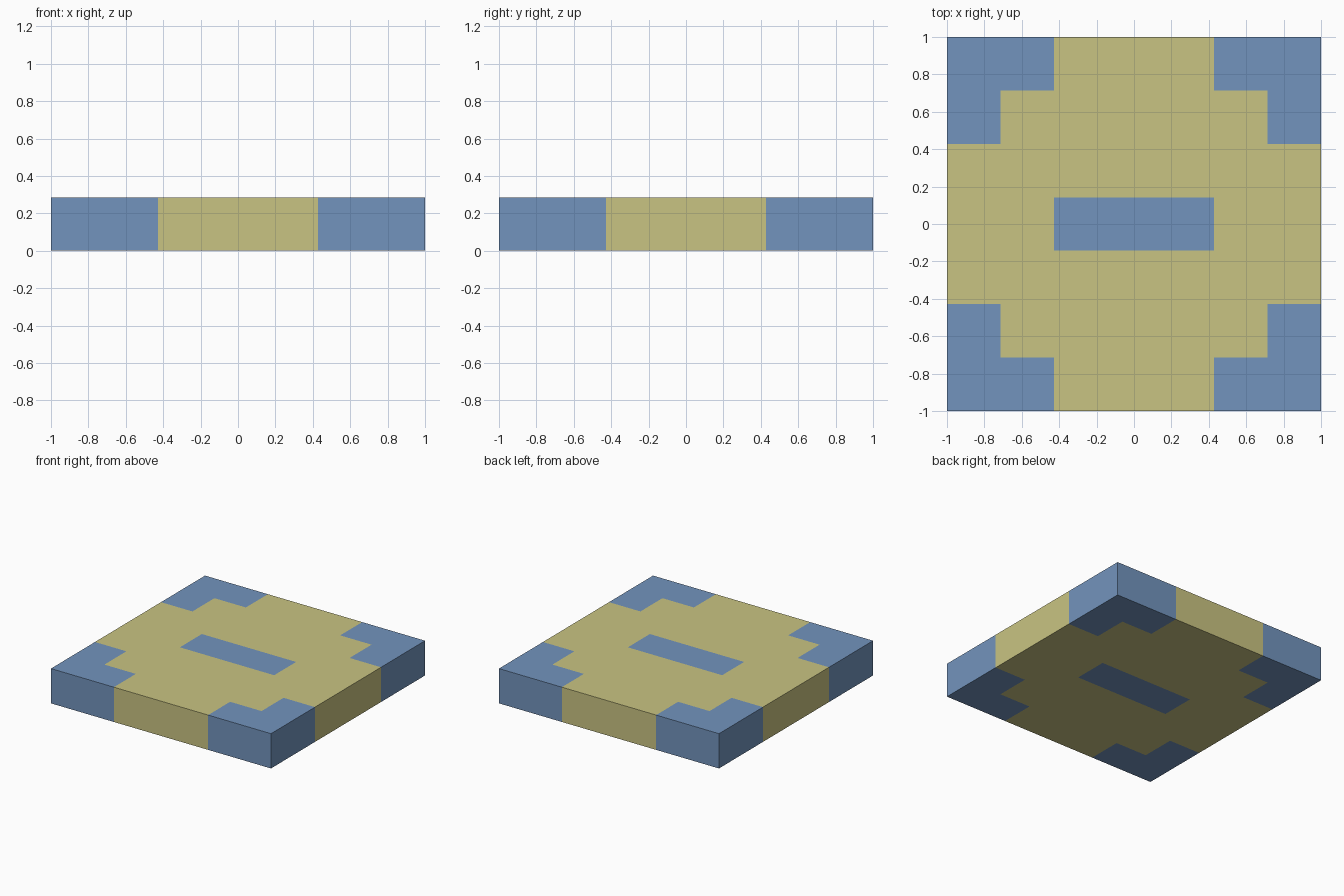
import bpy, bmesh
from mathutils import Matrix, Vector

if "Cube" in bpy.data.objects:
    bpy.data.objects.remove(bpy.data.objects["Cube"])

CELL = 2 / 7          # the slab is a 7 x 7 x 1 block of square cells


def material(name, rgb):
    m = bpy.data.materials.new(name)
    m.diffuse_color = (*rgb, 1)
    m.use_nodes = True
    m.node_tree.nodes["Principled BSDF"].inputs["Base Color"].default_value = m.diffuse_color
    return m


def is_blue(x, y):
    """Pattern rule: L-shaped corners and a bar in the middle."""
    i, j = (min(3, round(abs(v) / CELL - 0.001)) for v in (x, y))
    corner = i + j >= 5
    bar = i <= 1 and j == 0
    return corner or bar


# Slab, cut along the cell lines so the pattern runs right through it
bm = bmesh.new()
bmesh.ops.create_cube(bm, size=1, matrix=Matrix.Translation((0, 0, CELL / 2))
                      @ Matrix.Diagonal((2, 2, CELL, 1)))
for axis in (Vector((1, 0, 0)), Vector((0, 1, 0))):
    for k in range(1, 7):
        bmesh.ops.bisect_plane(bm, geom=bm.verts[:] + bm.edges[:] + bm.faces[:],
                               plane_co=axis * (k * CELL - 1), plane_no=axis)

# Colour each cell face by its place in the pattern
for f in bm.faces:
    c = f.calc_center_median()
    f.material_index = int(is_blue(c.x, c.y))

mesh = bpy.data.meshes.new("patterned_slab")
bm.to_mesh(mesh)
bm.free()
mesh.materials.append(material("pale yellow", (0.584, 0.552, 0.223)))
mesh.materials.append(material("soft blue", (0.171, 0.296, 0.509)))
bpy.context.collection.objects.link(bpy.data.objects.new("patterned_slab", mesh))
